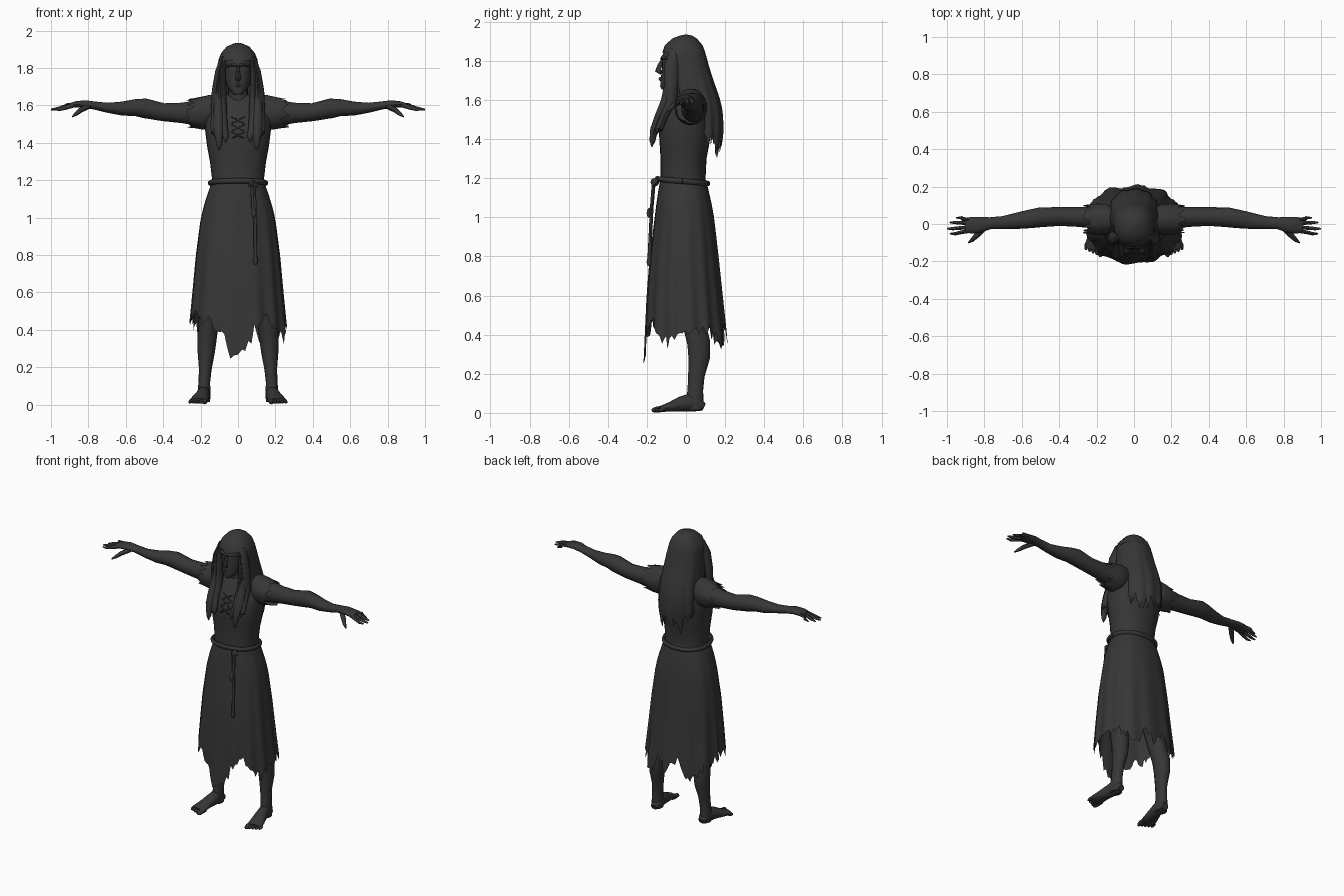
import bpy, bmesh, math, random
from mathutils import Vector

random.seed(4)
mat = bpy.data.materials.new("charcoal grey")
mat.diffuse_color = (0.037, 0.037, 0.037, 1)


def finish(name, rings, closed=True, caps=True, angle=45):
    """Skin a list of point rings into a named mesh."""
    bm = bmesh.new()
    rows = [[bm.verts.new(p) for p in r] for r in rings]
    n = len(rows[0])
    for a, b in zip(rows, rows[1:]):
        for i in range(n if closed else n - 1):
            j = (i + 1) % n
            bm.faces.new((a[i], a[j], b[j], b[i]))
    if caps:
        bm.faces.new(rows[0])
        bm.faces.new(rows[-1])
    bmesh.ops.recalc_face_normals(bm, faces=bm.faces)
    me = bpy.data.meshes.new(name)
    bm.to_mesh(me)
    bm.free()
    me.materials.append(mat)
    ob = bpy.data.objects.new(name, me)
    bpy.context.collection.objects.link(ob)
    bpy.ops.object.select_all(action='DESELECT')
    ob.select_set(True)
    bpy.context.view_layer.objects.active = ob
    bpy.ops.object.shade_smooth_by_angle(angle=math.radians(angle))
    return ob


def lerp_keys(keys, t):
    """Interpolate tuples (t, values...) sorted by rising t."""
    if t <= keys[0][0]:
        return keys[0][1:]
    for a, b in zip(keys, keys[1:]):
        if t <= b[0]:
            f = (t - a[0]) / (b[0] - a[0])
            return tuple(u + (v - u) * f for u, v in zip(a[1:], b[1:]))
    return keys[-1][1:]


def point(profile, z, deg, fold=0.0):
    """Point on a body of profile (z, half width, front y, back y)."""
    rx, yf, yb = lerp_keys(profile, z)
    a = math.radians(deg)
    c, s = math.cos(a), math.sin(a)
    k = 1 + fold
    sq = lambda v: math.copysign(abs(v) ** 0.88, v)
    return (rx * sq(c) * k, (yf + yb) / 2 + (yb - yf) / 2 * sq(s) * k, z)


def body(name, profile, n=28):
    rings = [[point(profile, k[0], 360 * i / n) for i in range(n)] for k in profile]
    return finish(name, rings)


def drape(name, profile, top, hem, a0, a1, cols, rows, folds, jag, closed):
    """Hanging sheet with folds and a torn lower edge."""
    degs = [a0 + (a1 - a0) * i / (cols if closed else cols - 1) for i in range(cols)]
    low = [lerp_keys(hem, d)[0] + random.uniform(-jag, jag) * (1 if i % 3 else -0.2)
           for i, d in enumerate(degs)]
    rings = []
    for r in range(rows + 1):
        f = r / rows
        rings.append([point(profile, top + (lo - top) * f, d,
                            folds * f * math.sin(math.radians(d) * 13 + 1.5 * math.sin(d / 40)))
                      for d, lo in zip(degs, low)])
    return finish(name, rings, closed, False)


def tube(name, pts, n=10):
    """Tapered tube through (x, y, z, side radius, upright radius)."""
    P = [Vector(p[:3]) for p in pts]
    span = (P[-1] - P[0]).normalized()
    ref = Vector((0, 0, 1)) if abs(span.z) < 0.7 else Vector((0, 1, 0))
    rings = []
    for i, p in enumerate(P):
        t = (P[min(i + 1, len(P) - 1)] - P[max(i - 1, 0)]).normalized()
        u = t.cross(ref).normalized()
        v = u.cross(t)
        rings.append([p + u * pts[i][3] * math.cos(2 * math.pi * k / n)
                      + v * pts[i][4] * math.sin(2 * math.pi * k / n) for k in range(n)])
    return finish(name, rings)


# Dress: bodice and torn skirt
body("bodice", [(1.15, .145, -.135, .105), (1.2, .138, -.13, .1), (1.3, .15, -.13, .105),
                (1.38, .165, -.135, .12), (1.46, .175, -.14, .13), (1.53, .18, -.11, .125),
                (1.6, .165, -.075, .11), (1.645, .13, -.05, .09), (1.66, .06, -.03, .07)])
skirt = [(.22, .27, -.215, .215), (.4, .258, -.208, .205), (.6, .24, -.2, .185),
         (.8, .223, -.185, .165), (1.0, .198, -.16, .143), (1.1, .172, -.148, .125),
         (1.19, .14, -.132, .102)]
drape("skirt", skirt, 1.19,
      [(-180, .48), (-140, .47), (-115, .42), (-105, .36), (-93, .25), (-80, .34), (-60, .48),
       (-45, .42), (-25, .36), (0, .43), (40, .41), (60, .34), (75, .42), (90, .37), (105, .44),
       (120, .35), (150, .42), (180, .48)], -180, 180, 108, 14, .028, .045, True)

# Rope belt with knot and hanging end
belt = [point([(0, .15, -.148, .112)], 0, i * 15) for i in range(25)]
tube("belt", [(x, y, 1.185 - .012 * math.sin(math.radians(15 * i)), .012, .014)
              for i, (x, y, z) in enumerate(belt)], 8)
tube("belt_knot", [(.06, -.145, 1.175, .008, .01), (.08, -.16, 1.18, .022, .022),
                   (.105, -.15, 1.17, .008, .01)], 8)
for k, (x, low) in enumerate([(.09, .75), (.08, 1.0)]):
    tube(f"belt_end_{k}", [(x - .005, -.165, 1.18, .01, .01), (x, -.175, 1.05, .009, .009),
                           (x + .004, -.188, low + .04, .009, .009),
                           (x + .004, -.188, low + .02, .014, .014),
                           (x + .004, -.19, low, .006, .006)], 8)

# Neck, head and face
body("neck", [(1.58, .07, -.06, .07), (1.63, .055, -.06, .06), (1.72, .052, -.06, .06)], 16)
body("head", [(1.655, .02, -.125, -.06), (1.67, .038, -.132, -.02), (1.7, .058, -.13, .03),
              (1.74, .07, -.125, .07), (1.78, .078, -.122, .085), (1.82, .083, -.125, .09),
              (1.87, .078, -.1, .08), (1.91, .045, -.06, .05)], 24)
tube("nose", [(0, -.118, 1.805, .008, .01), (0, -.135, 1.775, .01, .012),
              (0, -.143, 1.75, .015, .016), (0, -.125, 1.735, .012, .008)], 8)
tube("mouth", [(-.024, -.118, 1.706, .004, .004), (0, -.132, 1.708, .008, .01),
               (.024, -.118, 1.706, .004, .004)], 8)
tube("brow", [(-.06, -.095, 1.81, .01, .008), (-.03, -.118, 1.818, .012, .01),
              (0, -.122, 1.812, .01, .008), (.03, -.118, 1.818, .012, .01),
              (.06, -.095, 1.81, .01, .008)], 8)

# Hair: crown, long back and front locks
hair = [(1.28, .12, -.1, .17), (1.45, .135, -.1, .19), (1.55, .135, -.09, .185),
        (1.62, .13, -.09, .168), (1.7, .122, -.1, .14), (1.78, .114, -.105, .115),
        (1.84, .106, -.122, .1), (1.88, .09, -.108, .085), (1.915, .06, -.07, .055),
        (1.93, .025, -.03, .03), (1.935, .004, -.005, .005)]
body("hair_crown", hair[6:])
drape("hair_back", hair, 1.85, [(-30, 1.5), (20, 1.42), (60, 1.36), (90, 1.37), (120, 1.35),
                               (160, 1.42), (210, 1.5)], -30, 210, 60, 12, .03, .06, False)
for s, side in ((-1, "left"), (1, "right")):
    locks = [(.1, .105, .1, 1.36), (.085, .085, .065, 1.4), (.105, .118, .125, 1.43)]
    for k, (x0, x1, x2, low) in enumerate(locks):
        d = .012 * k
        tube(f"{side}_front_lock_{k}",
             [(s * x0 * .8, -.06, 1.86, .01, .02), (s * x0, -.075, 1.78, .017, .035),
              (s * x1, -.075, 1.68, .022, .035), (s * x1, -.1 + d, 1.59, .026, .03),
              (s * x1, -.14 + d, 1.51, .028, .022), (s * (x1 + x2) / 2, -.163 + d, 1.45, .024, .02),
              (s * x2, -.172 + d, low + .03, .015, .015), (s * x2, -.175 + d, low, .002, .002)], 8)

    # Arms and hands
    tube(f"{side}_arm",
         [(s * .12, .035, 1.56, .06, .075), (s * .2, .035, 1.56, .06, .073),
          (s * .3, .038, 1.56, .053, .056), (s * .4, .04, 1.564, .05, .049),
          (s * .5, .036, 1.585, .053, .054), (s * .55, .028, 1.588, .05, .046),
          (s * .62, .018, 1.583, .044, .038), (s * .7, .008, 1.588, .034, .027),
          (s * .77, .004, 1.6, .032, .022), (s * .82, -.003, 1.607, .042, .021),
          (s * .87, -.007, 1.605, .045, .017), (s * .9, -.008, 1.6, .038, .012)], 14)
    for k, (y0, y1, tip) in enumerate([(.022, .033, .95), (.004, .008, .985),
                                       (-.016, -.025, 1.0), (-.035, -.052, .985)]):
        tube(f"{side}_finger_{k}",
             [(s * .865, y0, 1.605, .011, .012), (s * .92, (y0 + y1) / 2, 1.6 - .004 * k, .01, .011),
              (s * (tip - .03), y1, 1.588 - .003 * k, .009, .009),
              (s * tip, y1, 1.578, .004, .004)], 8)
    tube(f"{side}_thumb", [(s * .8, -.02, 1.595, .016, .015), (s * .84, -.06, 1.575, .015, .014),
                           (s * .865, -.085, 1.555, .011, .011), (s * .885, -.1, 1.54, .004, .004)], 8)

    # Torn cap sleeve around the shoulder
    n = 30
    torn = [random.uniform(-.025, .025) for _ in range(n)]
    rings = []
    for x, cz, ry, rz, f in [(.1, 1.575, .06, .075, 0), (.15, 1.565, .082, .092, 0),
                             (.19, 1.56, .084, .088, .2), (.225, 1.56, .08, .08, .6),
                             (.255, 1.56, .074, .076, 1)]:
        ring = []
        for i in range(n):
            a = 2 * math.pi * i / n
            w = 1 + .04 * f * math.sin(a * 7)
            ring.append((s * (x + f * torn[i]), .025 + ry * w * math.cos(a),
                         cz + rz * w * math.sin(a)))
        rings.append(ring)
    finish(f"{side}_sleeve", rings, True, False)

    # Lacing at the neckline
    for k in range(3):
        z = 1.54 - .04 * k
        tube(f"{side}_lace_{k}", [(s * .035, -.108 - .014 * k, z, .004, .004),
                                  (-s * .03, -.122 - .014 * k, z - .035, .004, .004)], 6)

    # Legs and bare feet
    tube(f"{side}_leg",
         [(s * .1, 0, .95, .08, .09), (s * .13, .01, .7, .073, .08),
          (s * .155, .035, .48, .056, .06), (s * .165, .065, .36, .052, .06),
          (s * .17, .067, .28, .046, .056), (s * .175, .053, .19, .034, .043),
          (s * .18, .048, .12, .031, .041), (s * .182, .045, .06, .035, .045),
          (s * .182, .045, .015, .033, .042)], 14)
    tube(f"{side}_foot",
         [(s * .178, .092, .03, .02, .02), (s * .18, .065, .042, .034, .036),
          (s * .184, .02, .053, .035, .048), (s * .193, -.03, .044, .038, .038),
          (s * .203, -.075, .032, .046, .026), (s * .21, -.11, .024, .05, .019),
          (s * .213, -.135, .02, .044, .014)], 14)
    for k in range(5):
        x, y = .178 + .019 * k, -.17 + .009 * k
        r = .015 if k == 0 else .0105
        tube(f"{side}_toe_{k}", [(s * (x - .002), -.105, .02, r, r), (s * x, y + .02, .017, r, r),
                                 (s * (x + .002), y + .004, .014, r * .9, r * .8),
                                 (s * (x + .002), y - .005, .012, r * .4, r * .4)], 8)
